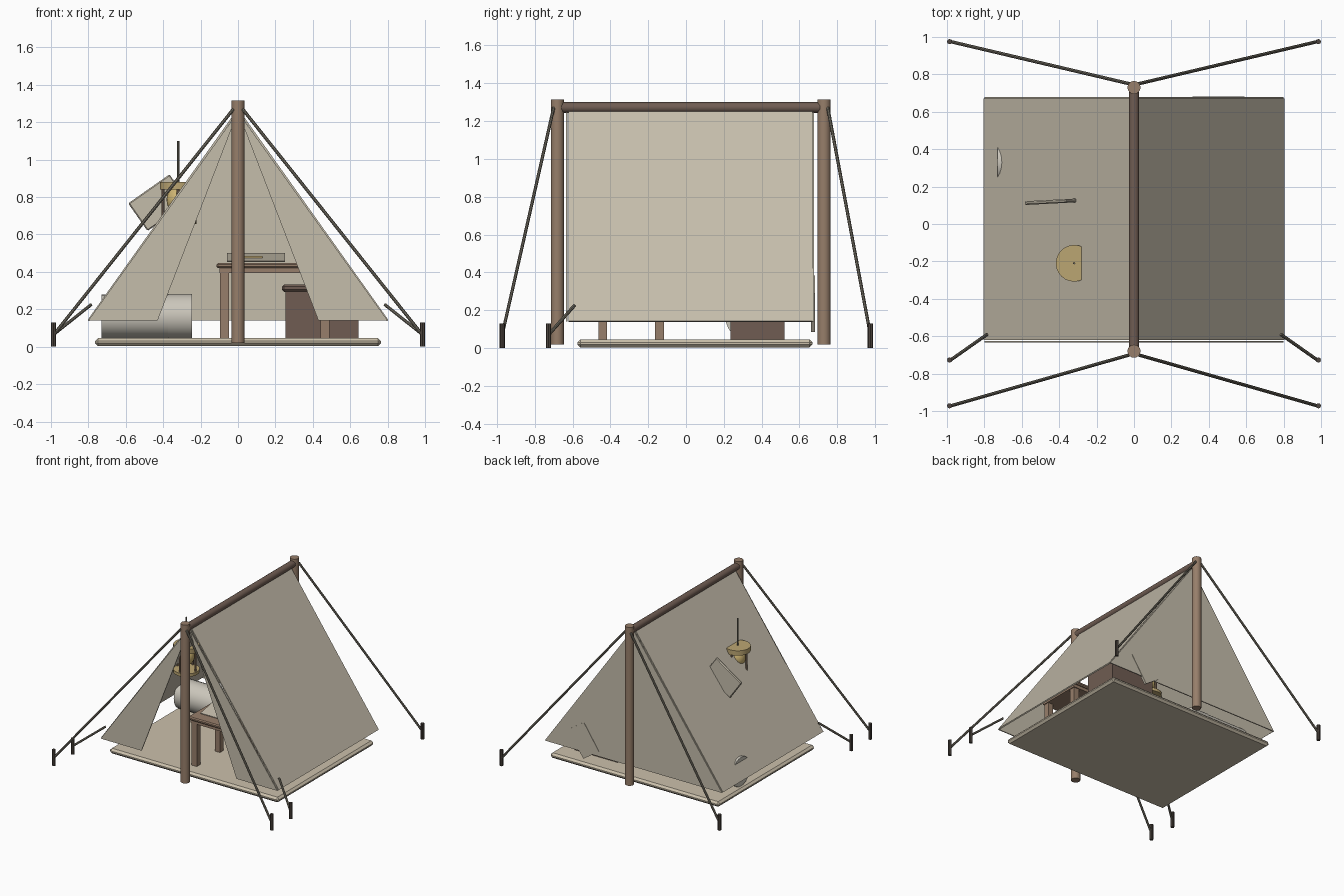
import bpy, math
from mathutils import Vector

if "Cube" in bpy.data.objects:
    bpy.data.objects.remove(bpy.data.objects["Cube"])


def material(name, rgb):
    m = bpy.data.materials.new(name)
    m.diffuse_color = (*rgb, 1)
    m.use_nodes = True
    m.node_tree.nodes["Principled BSDF"].inputs["Base Color"].default_value = m.diffuse_color
    return m


CANVAS = material("canvas", (0.56, 0.51, 0.41))
MAT = material("ground_cloth", (0.60, 0.53, 0.41))
WOOD = material("pole_wood", (0.31, 0.21, 0.145))
DARK = material("dark_wood", (0.16, 0.108, 0.085))
STAKE = material("stake_dark", (0.075, 0.06, 0.05))
ROPE = material("rope", (0.18, 0.165, 0.13))
BRASS = material("brass", (0.50, 0.38, 0.17))
GLASS = material("amber_glass", (0.62, 0.46, 0.17))
CREAM = material("bedroll_cream", (0.60, 0.57, 0.50))


def finish(o, name, mat, smooth=False):
    o.name = name
    o.data.materials.append(mat)
    if smooth:
        bpy.ops.object.shade_smooth_by_angle(angle=math.radians(35))
    return o


def box(name, lo, hi, mat, bevel=0.0, rot=(0, 0, 0)):
    lo, hi = Vector(lo), Vector(hi)
    bpy.ops.mesh.primitive_cube_add(size=1, location=(lo + hi) / 2, rotation=rot)
    o = bpy.context.object
    o.scale = hi - lo
    bpy.ops.object.transform_apply(location=False, rotation=False, scale=True)
    if bevel:
        b = o.modifiers.new("bevel", 'BEVEL')
        b.width, b.segments = bevel, 1
    return finish(o, name, mat)


def rod(name, a, b, r, mat, sides=12):
    a, b = Vector(a), Vector(b)
    d = b - a
    bpy.ops.mesh.primitive_cylinder_add(vertices=sides, radius=r, depth=d.length, location=(a + b) / 2)
    o = bpy.context.object
    o.rotation_euler = d.to_track_quat('Z', 'Y').to_euler()
    return finish(o, name, mat, sides > 8)


def sheet(name, pts, mat, t=0.01):
    me = bpy.data.meshes.new(name)
    me.from_pydata(pts, [], [list(range(len(pts)))])
    o = bpy.data.objects.new(name, me)
    bpy.context.collection.objects.link(o)
    s = o.modifiers.new("thickness", 'SOLIDIFY')
    s.thickness, s.offset = t, 0
    return finish(o, name, mat)


# Floor
box("ground_cloth", (-0.765, -0.575, 0.004), (0.765, 0.67, 0.046), MAT, 0.016)

# Poles and ridge
for name, y in (("front_pole", -0.68), ("back_pole", 0.73)):
    rod(name, (0, y, 0.02), (0, y, 1.315), 0.035, WOOD, 16)
rod("ridge_pole", (0, -0.68, 1.272), (0, 0.73, 1.272), 0.028, DARK, 16)

# Canvas: roof slopes, front flaps, back wall
APEX, HEM, HALF = 1.265, 0.14, 0.80
for side, s in (("left", -1), ("right", 1)):
    sheet(side + "_roof", [(0, -0.62, APEX), (s * HALF, -0.62, HEM),
                           (s * HALF, 0.67, HEM), (0, 0.67, APEX)], CANVAS)
    sheet(side + "_flap", [(0, -0.63, APEX - 0.01), (s * HALF, -0.63, HEM),
                           (s * 0.43, -0.63, HEM)], CANVAS, 0.008)
sheet("back_wall", [(0, 0.674, APEX - 0.01), (-HALF, 0.674, HEM), (HALF, 0.674, HEM)], CANVAS, 0.008)

# Stakes and guy ropes
for s in (-1, 1):
    for y, top in ((-0.972, (s * 0.025, -0.70, 1.27)),
                   (0.975, (s * 0.025, 0.75, 1.27)),
                   (-0.727, (s * 0.785, -0.59, 0.225))):
        rod("stake", (s * 0.986, y, 0), (s * 0.986, y, 0.13), 0.014, STAKE, 8)
        rod("guy_rope", top, (s * 0.98, y, 0.07), 0.009, ROPE, 8)

# Table
box("table_top", (-0.115, -0.485, 0.42), (0.51, -0.095, 0.447), WOOD, 0.008)
box("table_apron", (-0.10, -0.47, 0.395), (0.495, -0.11, 0.42), WOOD)
for x in (-0.072, 0.465):
    for y in (-0.44, -0.14):
        box("table_leg", (x - 0.023, y - 0.023, 0.046), (x + 0.023, y + 0.023, 0.40), WOOD)
sheet("table_paper", [(-0.06, -0.40, 0.455), (0.25, -0.40, 0.455),
                      (0.25, -0.17, 0.498), (-0.06, -0.17, 0.498)], CANVAS, 0.006)
box("table_ruler", (0.03, -0.31, 0.475), (0.13, -0.28, 0.486), BRASS)

# Chest
box("chest_body", (0.255, 0.235, 0.046), (0.645, 0.52, 0.295), DARK)
box("chest_lid", (0.235, 0.225, 0.293), (0.652, 0.53, 0.333), DARK, 0.012)

# Bedroll with a slightly raised strap at its open end
rod("bedroll", (-0.73, 0.33, 0.162), (-0.25, 0.33, 0.162), 0.118, CREAM, 24)
rod("bedroll_strap", (-0.375, 0.33, 0.162), (-0.245, 0.33, 0.162), 0.121, CREAM, 24)

# Hanging lantern
LX, LY = -0.32, -0.21
rod("lantern_hanger", (LX, LY, 0.86), (LX, LY, 1.10), 0.006, ROPE, 8)
rod("lantern_cap", (LX, LY, 0.84), (LX, LY, 0.88), 0.098, BRASS, 24)
rod("lantern_base", (LX, LY, 0.655), (LX, LY, 0.68), 0.098, BRASS, 24)
for i in range(4):
    a = i * math.pi / 2
    x, y = LX + 0.082 * math.cos(a), LY + 0.082 * math.sin(a)
    rod("lantern_post", (x, y, 0.67), (x, y, 0.85), 0.008, WOOD, 8)
bpy.ops.mesh.primitive_uv_sphere_add(segments=20, ring_count=12, radius=0.062, location=(LX, LY, 0.785))
bpy.context.object.scale.z = 1.2
finish(bpy.context.object, "lantern_globe", GLASS, True)

# Tilted boards, one through the left roof and one at the back wall
box("hanging_board", (-0.56, 0.11, 0.68), (-0.29, 0.13, 0.86), CANVAS, 0.006,
    (0, math.radians(-35), math.radians(3)))
box("back_board", (0.328, 0.661, 0.15), (0.573, 0.681, 0.32), CANVAS, 0.0,
    (0, math.radians(-56), 0))
